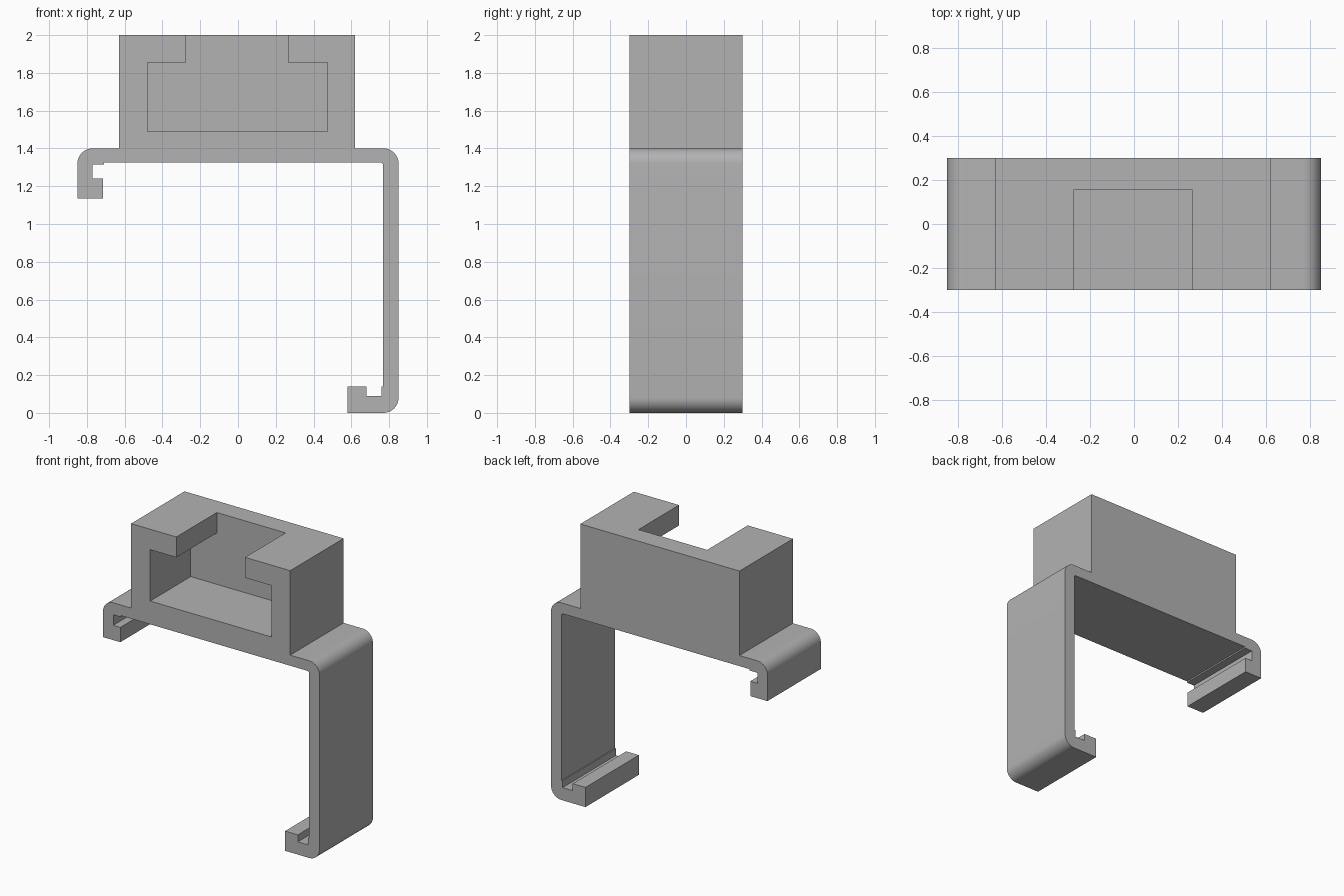
import bpy, bmesh, math
from mathutils import Vector

cube = bpy.data.objects.get("Cube")
if cube:
    bpy.data.objects.remove(cube, do_unlink=True)

grey = bpy.data.materials.new("plain grey")
grey.use_nodes = True
grey.diffuse_color = (0.45, 0.45, 0.45, 1)
grey.node_tree.nodes["Principled BSDF"].inputs["Base Color"].default_value = (0.45, 0.45, 0.45, 1)


def rounded(points, steps=10):
    """Turn (x, z, radius) right-angle corners into an outline with arcs."""
    outline = []
    for i, (x, z, r) in enumerate(points):
        p = Vector((x, z))
        if r == 0:
            outline.append(p)
            continue
        a = (Vector(points[i - 1][:2]) - p).normalized()
        b = (Vector(points[(i + 1) % len(points)][:2]) - p).normalized()
        centre = p + (a + b) * r
        for k in range(steps + 1):
            t = math.pi / 2 * k / steps
            outline.append(centre - r * (b * math.cos(t) + a * math.sin(t)))
    return outline


def extrude_profile(name, points, front, back):
    """Extrude an x-z outline along y into a solid."""
    bm = bmesh.new()
    face = bm.faces.new([bm.verts.new((p.x, front, p.y)) for p in rounded(points)])
    new = bmesh.ops.extrude_face_region(bm, geom=[face])["geom"]
    moved = [v for v in new if isinstance(v, bmesh.types.BMVert)]
    bmesh.ops.translate(bm, verts=moved, vec=(0, back - front, 0))
    bmesh.ops.recalc_face_normals(bm, faces=bm.faces)
    mesh = bpy.data.meshes.new(name)
    bm.to_mesh(mesh)
    bm.free()
    mesh.materials.append(grey)
    obj = bpy.data.objects.new(name, mesh)
    bpy.context.collection.objects.link(obj)
    return obj


R = 0.08
# Bracket outline: block, long arm with lower hook, short arm with upper hook
bracket = extrude_profile("clip_bracket", [
    (-0.63, 2, 0), (0.62, 2, 0), (0.62, 1.4, 0),
    (0.85, 1.4, R), (0.85, 0, R),
    (0.58, 0, 0), (0.58, 0.14, 0), (0.68, 0.14, 0), (0.68, 0.09, 0),
    (0.76, 0.09, 0), (0.76, 0.14, 0), (0.767, 0.14, 0), (0.767, 1.325, 0.012),
    (-0.71, 1.325, 0), (-0.71, 1.315, 0), (-0.77, 1.315, 0),
    (-0.77, 1.24, 0), (-0.715, 1.24, 0), (-0.715, 1.135, 0),
    (-0.85, 1.135, 0), (-0.85, 1.4, R), (-0.63, 1.4, 0),
], -0.3, 0.3)

# Pocket open at the front, with a narrower slot through the top
pocket = extrude_profile("pocket_cutter", [
    (-0.48, 1.49, 0), (0.475, 1.49, 0), (0.475, 1.855, 0), (0.265, 1.855, 0),
    (0.265, 2.1, 0), (-0.275, 2.1, 0), (-0.275, 1.855, 0), (-0.48, 1.855, 0),
], -0.4, 0.155)
pocket.hide_render = True

cut = bracket.modifiers.new("pocket", 'BOOLEAN')
cut.operation = 'DIFFERENCE'
cut.solver = 'EXACT'
cut.object = pocket

bpy.ops.object.select_all(action='DESELECT')
bracket.select_set(True)
bpy.context.view_layer.objects.active = bracket
bpy.ops.object.modifier_apply(modifier=cut.name)
bpy.data.objects.remove(pocket, do_unlink=True)
bpy.ops.object.shade_smooth_by_angle(angle=math.radians(30))
